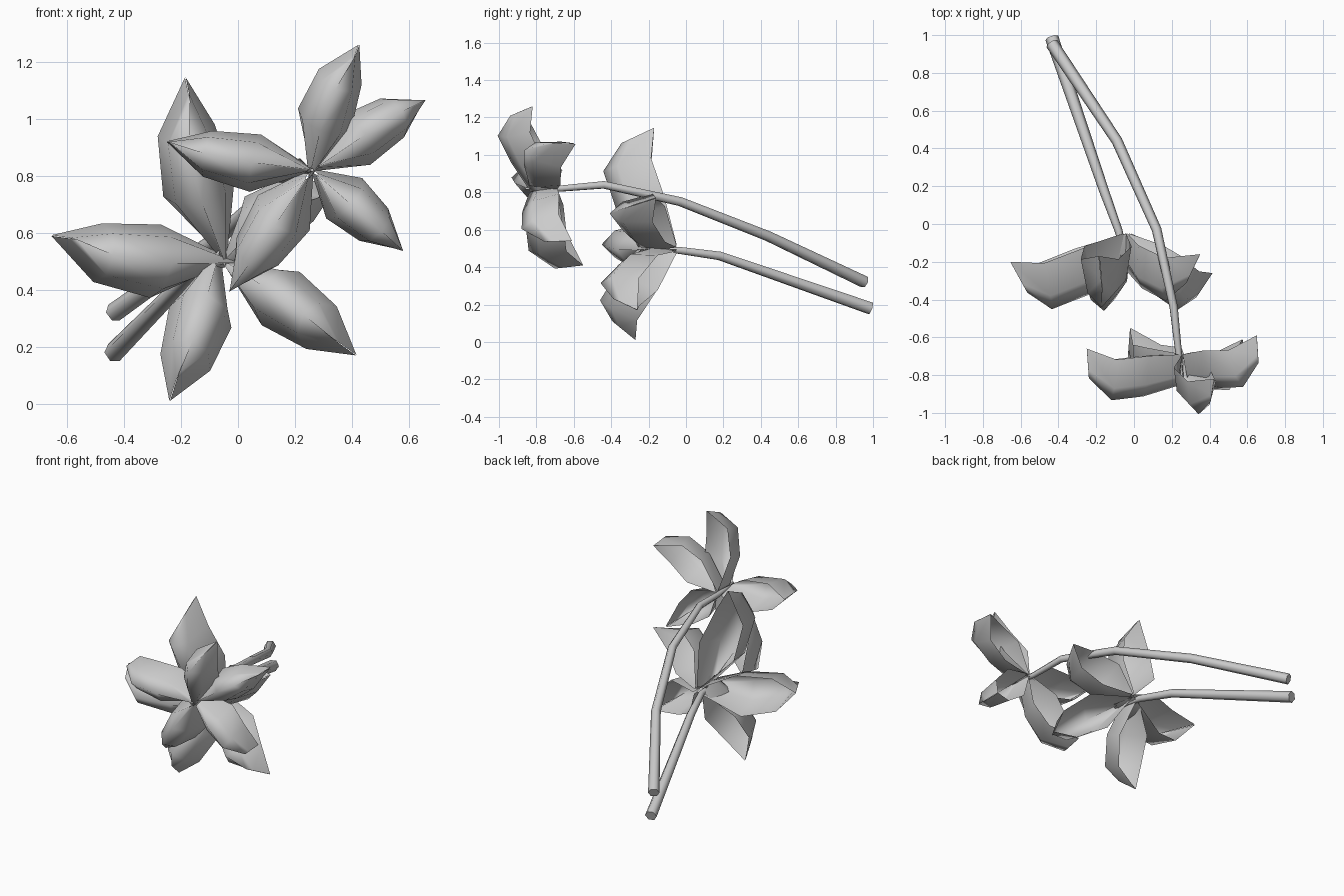
import bpy, math
from mathutils import Vector

if "Cube" in bpy.data.objects:
    bpy.data.objects.remove(bpy.data.objects["Cube"])

ROWS = [0.0, 0.39, 0.72, 1.0]        # stations along a petal
WIDTH = [0.05, 1.0, 0.8, 0.01]       # relative rim width at each station
DEPTH = [0.75, 1.0, 1.0, 0.72]       # relative keel depth at each station
BOW = [0.0, -0.02, -0.05, 0.0]       # forward bow of the rim
SWAY = [0.0, 1.0, 1.0, 0.0]          # sideways bend of the petal
SEGS = 4                             # facets across a petal


def petal(name, base, tip, width, depth, sway, rake):
    """Boat-shaped open shell whose keel faces forward."""
    base, tip = Vector(base), Vector(tip)
    run = (tip - base).normalized()
    front = Vector((0, -1, 0))
    keel = (front - run * front.dot(run)).normalized()
    side = run.cross(keel).normalized()
    bend = Vector((sway[0], 0, sway[1]))
    verts, faces = [], []
    for t, w, d, b, s in zip(ROWS, WIDTH, DEPTH, BOW, SWAY):
        c = base.lerp(tip, t) + Vector((0, b, 0)) + bend * s
        back = run * (rake if t == 1 else 0)     # raked stern at the tip
        for i in range(SEGS + 1):
            a = math.pi * (i / SEGS - 0.5)
            verts.append(c + side * (math.sin(a) * w * width / 2)
                         + (keel * d * depth - back) * math.cos(a))
    n = SEGS + 1
    for r in range(len(ROWS) - 1):
        for i in range(SEGS):
            k = r * n + i
            faces.append((k, k + 1, k + n + 1, k + n))
    me = bpy.data.meshes.new(name)
    me.from_pydata([v[:] for v in verts], [], faces)
    me.shade_smooth()
    ob = bpy.data.objects.new(name, me)
    bpy.context.collection.objects.link(ob)


def stem(name, points):
    """Tapered tube through (x, y, z, radius) points."""
    cu = bpy.data.curves.new(name, 'CURVE')
    cu.dimensions = '3D'
    cu.bevel_depth = 1.0
    cu.bevel_resolution = 1
    cu.use_fill_caps = True
    sp = cu.splines.new('POLY')
    sp.points.add(len(points) - 1)
    for p, (x, y, z, r) in zip(sp.points, points):
        p.co = (x, y, z, 1)
        p.radius = r
    ob = bpy.data.objects.new(name, cu)
    bpy.context.collection.objects.link(ob)


# upper flower: petal tip, width, depth, sway
upper = [((0.425, -0.82, 1.26), 0.20, 0.18, (-0.02, 0.01)),
         ((0.65, -0.59, 1.06), 0.20, 0.20, (0, 0.01)),
         ((0.575, -0.61, 0.54), 0.19, 0.20, (-0.01, 0.01)),
         ((-0.02, -0.55, 0.41), 0.22, 0.21, (0.01, 0.01)),
         ((-0.25, -0.66, 0.92), 0.205, 0.215, (0, -0.015))]
for i, (tip, w, d, s) in enumerate(upper):
    petal(f"upper_petal_{i + 1}", (0.26, -0.69, 0.82), tip, w, d, s, 0.02)

# lower flower: petal base, tip, width, depth, sway
lower = [((-0.05, -0.05, 0.52), (-0.185, -0.17, 1.145), 0.255, 0.26, (-0.035, -0.01)),
         ((-0.04, -0.05, 0.50), (-0.655, -0.20, 0.59), 0.26, 0.25, (-0.01, -0.035)),
         ((-0.08, -0.06, 0.49), (-0.24, -0.27, 0.01), 0.23, 0.215, (0.01, 0)),
         ((-0.02, -0.05, 0.48), (0.415, -0.26, 0.17), 0.23, 0.22, (0, 0.01)),
         ((-0.03, -0.05, 0.51), (0.35, -0.16, 0.77), 0.23, 0.235, (-0.03, 0.02))]
for i, (base, tip, w, d, s) in enumerate(lower):
    petal(f"lower_petal_{i + 1}", base, tip, w, d, s, 0.05)

# stems, ending in a thin point inside each flower
stem("upper_stem", [(-0.435, 0.955, 0.32, 0.034), (-0.09, 0.44, 0.565, 0.029),
                    (0.12, -0.03, 0.75, 0.026), (0.21, -0.44, 0.84, 0.022),
                    (0.235, -0.67, 0.82, 0.018), (0.26, -0.86, 0.82, 0.006)])
stem("lower_stem", [(-0.435, 0.985, 0.18, 0.036), (-0.16, 0.18, 0.46, 0.026),
                    (-0.08, -0.04, 0.49, 0.021), (-0.05, -0.2, 0.49, 0.006)])
